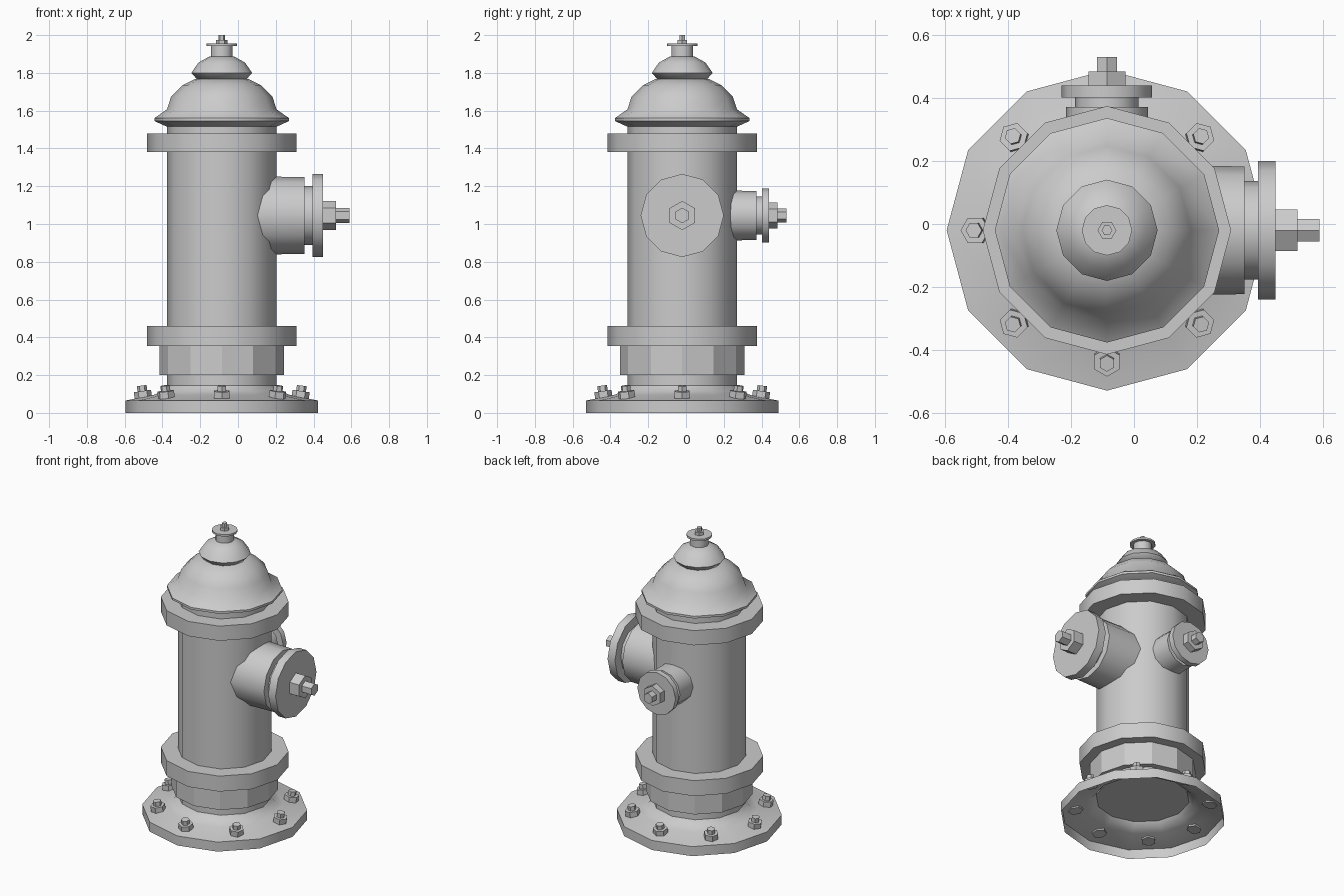
import bpy, bmesh
from math import cos, sin, pi, radians
from mathutils import Matrix

if "Cube" in bpy.data.objects:
    bpy.data.objects.remove(bpy.data.objects["Cube"])

CX, CY = -0.086, -0.02          # hydrant axis
PORT_Z = 1.045                  # height of both outlets
UP = Matrix.Translation((CX, CY, 0))


def finish(name, bm, matrix, smooth):
    bm.transform(matrix)
    mesh = bpy.data.meshes.new(name)
    bm.to_mesh(mesh)
    bm.free()
    ob = bpy.data.objects.new(name, mesh)
    bpy.context.collection.objects.link(ob)
    if smooth:
        bpy.ops.object.select_all(action='DESELECT')
        ob.select_set(True)
        bpy.context.view_layer.objects.active = ob
        bpy.ops.object.shade_smooth_by_angle(angle=radians(smooth))
    return ob


def lathe(name, profile, sides=12, matrix=UP, smooth=40, cap_bottom=True, cap_top=True):
    """Revolve (radius, height) points, listed bottom to top, around local z."""
    bm = bmesh.new()
    rings = [[bm.verts.new((r * cos(2 * pi * i / sides), r * sin(2 * pi * i / sides), z))
              for i in range(sides)] for r, z in profile]
    for a, b in zip(rings, rings[1:]):
        for i in range(sides):
            j = (i + 1) % sides
            bm.faces.new((a[i], a[j], b[j], b[i]))
    if cap_bottom:
        bm.faces.new(rings[0][::-1])
    if cap_top:
        bm.faces.new(rings[-1])
    return finish(name, bm, matrix, smooth)


def drum(name, r, z0, z1, **kw):
    return lathe(name, [(r, z0), (r, z1)], **kw)


def hex_bolt(name, matrix, z, nut_r, nut_h, stud_r, stud_h, sink=0.0):
    """Hexagonal nut with a smaller hexagonal stud on top."""
    lathe(name, [(nut_r, z - sink), (nut_r, z + nut_h), (stud_r, z + nut_h),
                 (stud_r, z + nut_h + stud_h)], sides=6, matrix=matrix, smooth=0)


# Hollow foot flange and barrel
lathe("base_flange", [(0.51, 0), (0.51, 0.065), (0.36, 0.095), (0.315, 0.115), (0.29, 0.145)],
      cap_bottom=False, cap_top=False)
drum("barrel", 0.29, 0.14, 1.53)
drum("lower_collar", 0.33, 0.20, 0.36, smooth=0)
drum("lower_ring", 0.395, 0.355, 0.46)
drum("upper_ring", 0.395, 1.38, 1.48)

# Bonnet, upper dome and top finial
lathe("bonnet", [(0.29, 1.515), (0.345, 1.54), (0.357, 1.545), (0.357, 1.56), (0.29, 1.607),
                 (0.268, 1.675), (0.207, 1.735), (0.14, 1.768)], smooth=50)
lathe("upper_dome", [(0.13, 1.765), (0.161, 1.80), (0.123, 1.855), (0.065, 1.887)], smooth=60)
drum("finial_stem", 0.058, 1.875, 1.945)
drum("finial_disc", 0.08, 1.942, 1.955)
hex_bolt("finial_nut", UP, 1.955, 0.03, 0.02, 0.017, 0.025)

# Flange bolts
for k in range(8):
    m = (UP @ Matrix.Rotation(k * pi / 4, 4, 'Z') @ Matrix.Translation((0.415, 0, 0.08))
         @ Matrix.Rotation(radians(8), 4, 'Y'))
    hex_bolt(f"flange_bolt_{k + 1}", m, 0, 0.046, 0.036, 0.026, 0.029, sink=0.008)


def outlet(name, axis, body_r, body_end, neck_r, neck_end, cap_r, cap_end,
           nut_r, nut_h, stud_r, stud_h):
    """Side nozzle along local z, distances measured from the hydrant axis."""
    lathe(name + "_nozzle", [(body_r * 1.025, 0.15), (body_r, body_end)], matrix=axis)
    drum(name + "_neck", neck_r, body_end - 0.02, neck_end + 0.01, matrix=axis)
    drum(name + "_cap", cap_r, neck_end, cap_end, matrix=axis)
    hex_bolt(name + "_nut", axis, cap_end, nut_r, nut_h, stud_r, stud_h)


# Large outlet to the right, small outlet to the back
centre = Matrix.Translation((CX, CY, PORT_Z))
outlet("large_outlet", centre @ Matrix.Rotation(pi / 2, 4, 'Y'),
       0.203, 0.437, 0.157, 0.481, 0.22, 0.536, 0.077, 0.07, 0.041, 0.07)
outlet("small_outlet", centre @ Matrix.Rotation(-pi / 2, 4, 'X') @ Matrix.Rotation(pi / 2, 4, 'Z'),
       0.13, 0.392, 0.101, 0.423, 0.144, 0.46, 0.068, 0.045, 0.036, 0.046)
